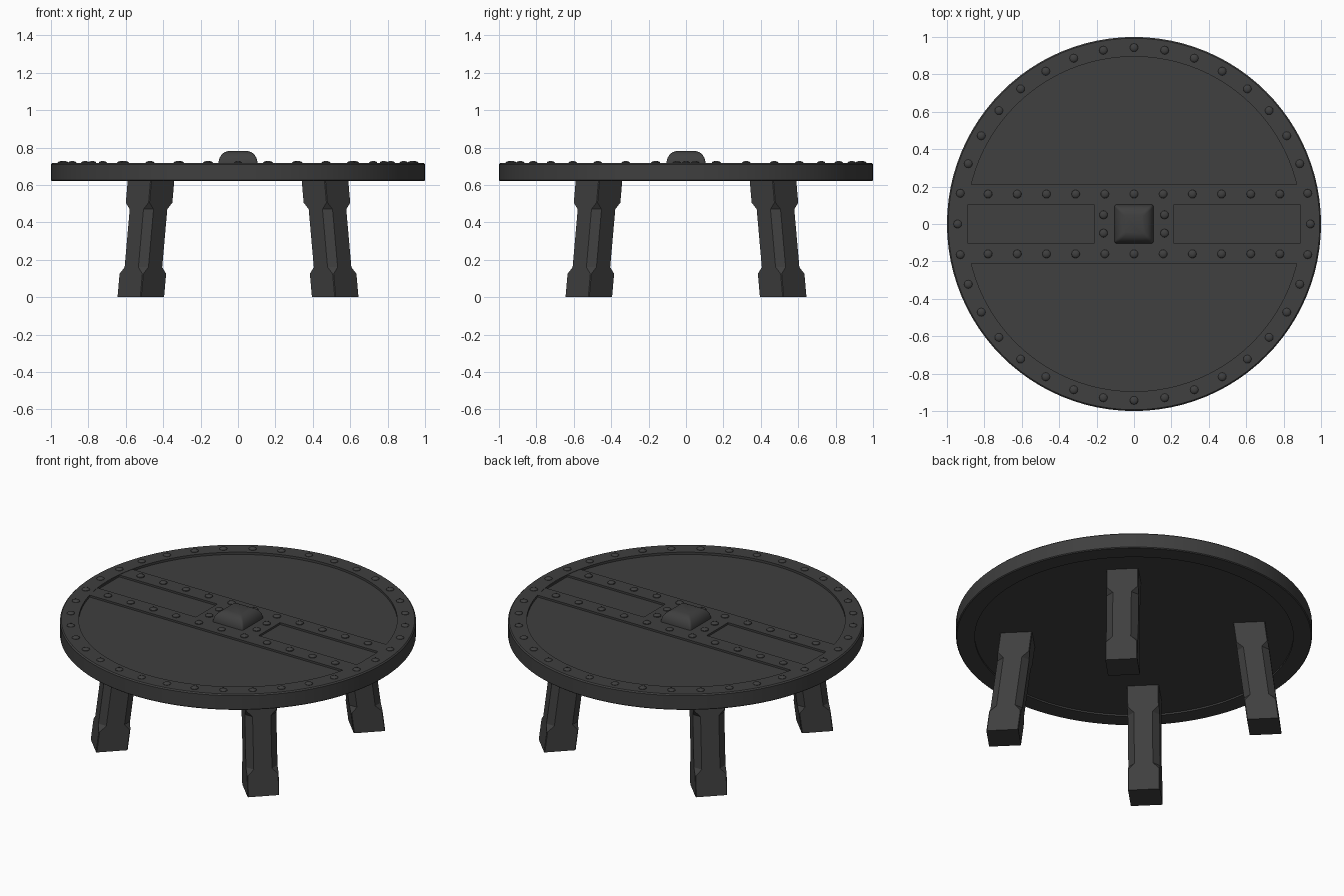
import bpy, bmesh, math
from mathutils import Vector

if "Cube" in bpy.data.objects:
    bpy.data.objects.remove(bpy.data.objects["Cube"])

dark = bpy.data.materials.new("dark_wood")
dark.diffuse_color = (0.05, 0.05, 0.05, 1)
dark.use_nodes = True
dark.node_tree.nodes["Principled BSDF"].inputs["Base Color"].default_value = dark.diffuse_color


def make(name, bm, smooth=False):
    bmesh.ops.recalc_face_normals(bm, faces=bm.faces[:])
    me = bpy.data.meshes.new(name)
    bm.to_mesh(me)
    bm.free()
    ob = bpy.data.objects.new(name, me)
    bpy.context.collection.objects.link(ob)
    me.materials.append(dark)
    if smooth:
        bpy.ops.object.select_all(action='DESELECT')
        ob.select_set(True)
        bpy.context.view_layer.objects.active = ob
        bpy.ops.object.shade_smooth_by_angle(angle=math.radians(35))
    return ob


def loft(bm, rings, caps=True, closed=False):
    loops = [[bm.verts.new(p) for p in r] for r in rings]
    pairs = list(zip(loops, loops[1:]))
    if closed:
        pairs.append((loops[-1], loops[0]))
    for a, b in pairs:
        n = len(a)
        for i in range(n):
            j = (i + 1) % n
            bm.faces.new((a[i], a[j], b[j], b[i]))
    if caps:
        bm.faces.new(loops[0])
        bm.faces.new(loops[-1])


def circle(r, z, n, cx=0, cy=0):
    return [(cx + r * math.cos(math.tau * i / n), cy + r * math.sin(math.tau * i / n), z)
            for i in range(n)]


def box(name, x0, x1, y0, y1, z0, z1):
    bm = bmesh.new()
    loft(bm, [[(x0, y0, z), (x1, y0, z), (x1, y1, z), (x0, y1, z)] for z in (z0, z1)])
    return make(name, bm)


# round board and raised rim
N = 96
bm = bmesh.new()
loft(bm, [circle(0.92, z, N) for z in (0.63, 0.703)])
make("table_board", bm, True)
bm = bmesh.new()
profile = [(0.895, 0.62), (0.995, 0.62), (1, 0.625), (1, 0.71), (0.993, 0.717), (0.895, 0.717)]
loft(bm, [circle(r, z, N) for r, z in profile], caps=False, closed=True)
make("table_rim", bm, True)

# crossing band: two long strips, end bars and centre plate
for s, side in ((1, "back"), (-1, "front")):
    y0, y1 = sorted((s * 0.105, s * 0.21))
    box(side + "_strip", -0.9, 0.9, y0, y1, 0.69, 0.715)
for s, side in ((1, "right"), (-1, "left")):
    x0, x1 = sorted((s * 0.89, s * 0.93))
    box(side + "_end_bar", x0, x1, -0.105, 0.105, 0.69, 0.715)
box("centre_plate", -0.215, 0.215, -0.105, 0.105, 0.69, 0.715)


def rounded_square(h, r, z, k=4):
    pts = []
    for q in range(4):
        a0 = q * math.pi / 2
        cx = (h - r) * (1 if q in (0, 3) else -1)
        cy = (h - r) * (1 if q < 2 else -1)
        for i in range(k + 1):
            a = a0 + i * math.pi / 2 / k
            pts.append((cx + r * math.cos(a), cy + r * math.sin(a), z))
    return pts


# pillow-shaped centre boss
bm = bmesh.new()
boss = [(0.104, 0.70), (0.104, 0.722), (0.099, 0.743), (0.088, 0.762), (0.072, 0.775), (0.05, 0.782)]
loft(bm, [rounded_square(h, 0.012, z) for h, z in boss])
make("centre_boss", bm, True)

# domed rivets on rim, strips and centre plate
spots = [(0.943 * math.cos(math.radians(10 * i)), 0.943 * math.sin(math.radians(10 * i)))
         for i in range(36)]
spots += [(i * 0.156, y) for i in range(-5, 6) for y in (-0.16, 0.16)]
spots += [(x, y) for x in (-0.163, 0.163) for y in (-0.049, 0.049)]
bm = bmesh.new()
for x, y in spots:
    loft(bm, [circle(r, z, 12, x, y) for r, z in
              ((0.023, 0.71), (0.022, 0.719), (0.017, 0.724), (0.008, 0.727))])
make("rivets", bm, True)


# splayed legs: square blocks at both ends, chamfered shaft between
def leg(name, sx, sy):
    h = 0.09
    radial = Vector((sx, sy, 0)).normalized()
    tangent = Vector((-radial.y, radial.x, 0))
    rings = []
    for z, c in ((0, 0.004), (0.125, 0.004), (0.16, 0.038), (0.47, 0.038), (0.505, 0.004), (0.64, 0.004)):
        centre = radial * (0.735 - 0.124 * z) + Vector((0, 0, z))
        d = h - c
        section = [(h, -d), (h, d), (d, h), (-d, h), (-h, d), (-h, -d), (-d, -h), (d, -h)]
        rings.append([centre + radial * u + tangent * v for u, v in section])
    bm = bmesh.new()
    loft(bm, rings)
    make(name, bm)


for sx, lr in ((1, "right"), (-1, "left")):
    for sy, fb in ((-1, "front"), (1, "back")):
        leg(f"{fb}_{lr}_leg", sx, sy)
